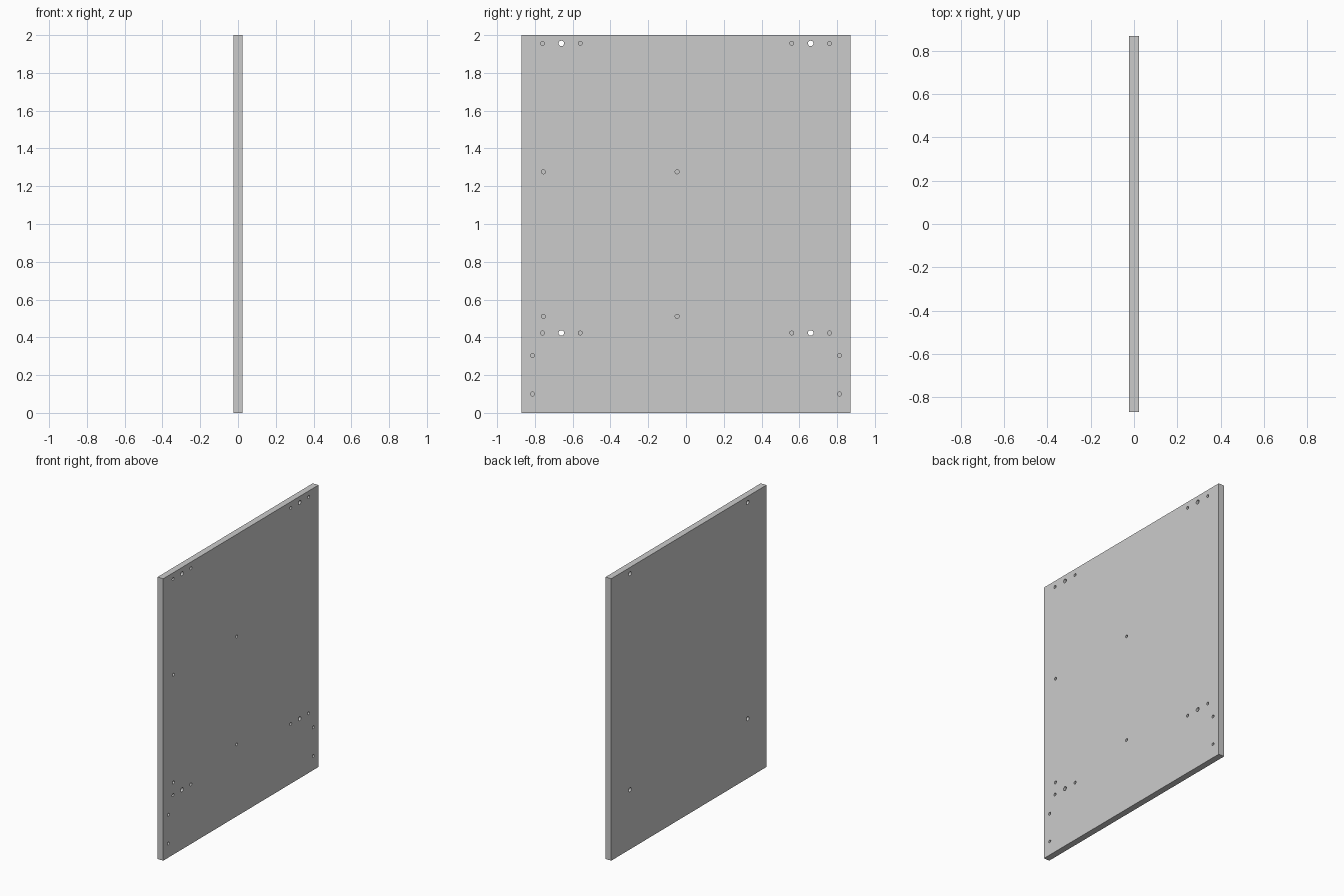
import bpy, bmesh
from mathutils import Matrix

if "Cube" in bpy.data.objects:
    bpy.data.objects.remove(bpy.data.objects["Cube"])

T, W, H = 0.045, 1.74, 2.0      # thickness (x), width (y), height (z)
DEPTH = 0.031                   # depth of the blind holes
THROUGH_R, BLIND_R = 0.0145, 0.0105


def new_object(name, bm):
    mesh = bpy.data.meshes.new(name)
    bm.to_mesh(mesh)
    bm.free()
    ob = bpy.data.objects.new(name, mesh)
    bpy.context.collection.objects.link(ob)
    return ob


def drill(bm, y, z, radius, x0, x1):
    """Cylinder along x from x0 to x1."""
    m = Matrix.Translation(((x0 + x1) / 2, y, z)) @ Matrix.Rotation(1.5707963, 4, 'Y')
    bmesh.ops.create_cone(bm, cap_ends=True, segments=32, radius1=radius,
                          radius2=radius, depth=x1 - x0, matrix=m)


# Side panel
bm = bmesh.new()
bmesh.ops.create_cube(bm, size=1, matrix=Matrix.Translation((0, 0, H / 2))
                      @ Matrix.Diagonal((T, W, H, 1)))
panel = new_object("side_panel", bm)

# Hole positions drilled from the +x face
blind = [(y, z) for y in (-0.755, -0.047) for z in (0.511, 1.276)]        # runner holes
blind += [(s * 0.812, z) for s in (-1, 1) for z in (0.10, 0.304)]         # plinth holes

bm = bmesh.new()
for s in (-1, 1):
    for z in (0.423, 1.956):
        # Through bolt hole with a dowel hole on either side
        drill(bm, s * 0.66, z, THROUGH_R, -T, T)
        blind += [(s * 0.66 + d, z) for d in (-0.1, 0.1)]
for y, z in blind:
    drill(bm, y, z, BLIND_R, T / 2 - DEPTH, T)
cutter = new_object("hole_cutter", bm)
cutter.hide_render = True

# Cut the holes, then remove the cutter
mod = panel.modifiers.new("holes", 'BOOLEAN')
mod.operation = 'DIFFERENCE'
mod.solver = 'EXACT'
mod.object = cutter
bpy.context.view_layer.objects.active = panel
panel.select_set(True)
bpy.ops.object.modifier_apply(modifier=mod.name)
bpy.data.objects.remove(cutter)

bpy.ops.object.shade_smooth_by_angle()
